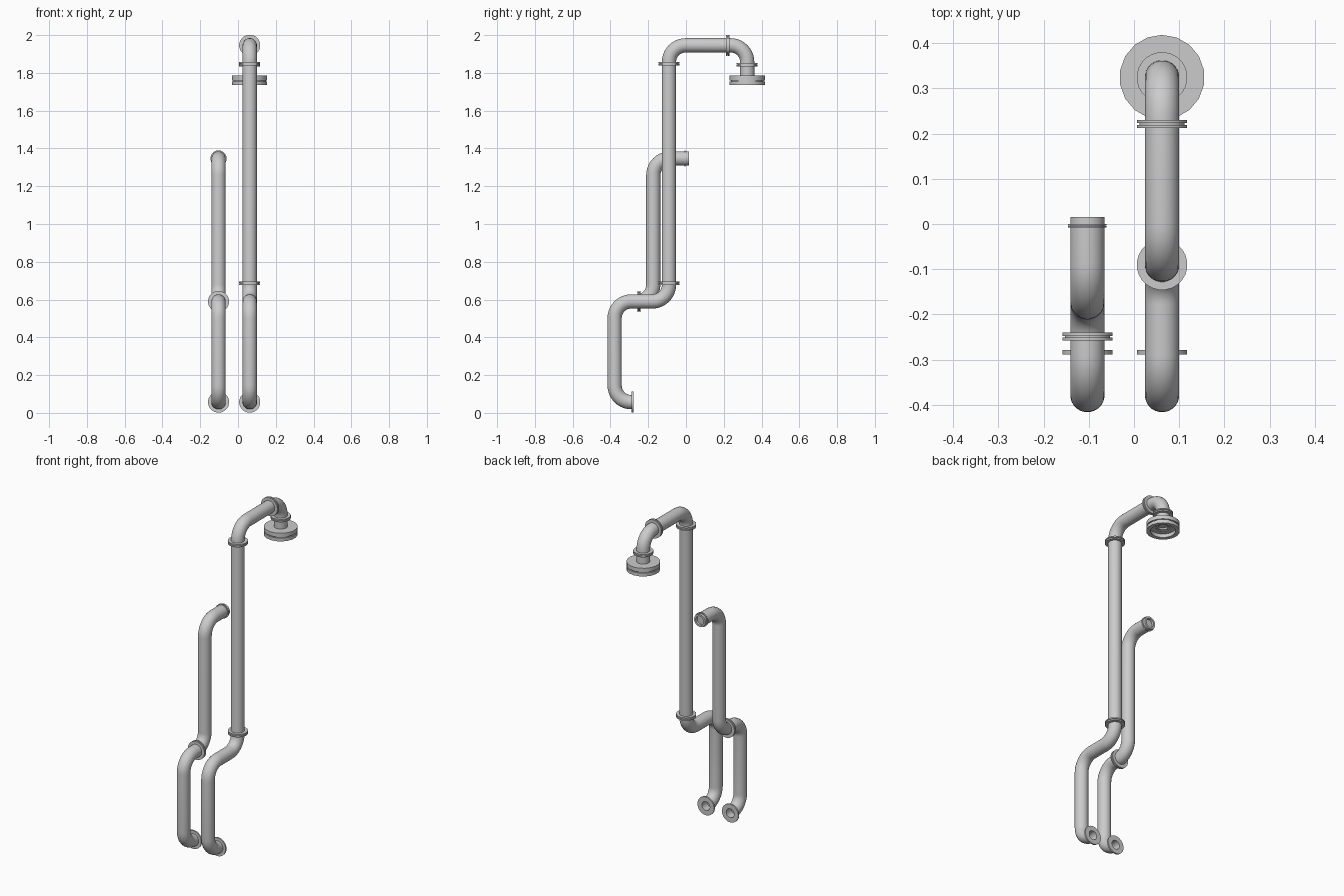
import bpy, bmesh, math
from mathutils import Vector

if "Cube" in bpy.data.objects:
    bpy.data.objects.remove(bpy.data.objects["Cube"], do_unlink=True)

R = 0.038        # pipe radius
BORE = 0.027     # pipe bore radius
BEND = 0.088     # elbow centreline radius
SIDES = 24

grey = bpy.data.materials.new("pipe grey")
grey.use_nodes = True
colour = (0.6, 0.6, 0.6, 1)
grey.diffuse_color = colour
grey.node_tree.nodes["Principled BSDF"].inputs["Base Color"].default_value = colour


def finish(name, bm):
    bmesh.ops.recalc_face_normals(bm, faces=bm.faces)
    mesh = bpy.data.meshes.new(name)
    bm.to_mesh(mesh)
    bm.free()
    mesh.materials.append(grey)
    obj = bpy.data.objects.new(name, mesh)
    bpy.context.collection.objects.link(obj)
    bpy.ops.object.select_all(action='DESELECT')
    obj.select_set(True)
    bpy.context.view_layer.objects.active = obj
    bpy.ops.object.shade_smooth_by_angle(angle=math.radians(35))
    return obj


def skin(name, rings, sides):
    """Skin circles given as (centre, tangent in the yz plane, radius)."""
    bm = bmesh.new()
    loops = []
    for centre, tangent, radius in rings:
        side = Vector((1, 0, 0))
        up = tangent.cross(side).normalized()
        loops.append([bm.verts.new(centre + radius * (side * math.cos(a) + up * math.sin(a)))
                      for a in (2 * math.pi * (i + 0.5) / sides for i in range(sides))])
    for a, b in zip(loops, loops[1:]):
        for i in range(sides):
            j = (i + 1) % sides
            bm.faces.new((a[i], a[j], b[j], b[i]))
    bm.faces.new(loops[0])
    bm.faces.new(loops[-1])
    return finish(name, bm)


def pipe(name, x, corners):
    """Sweep a pipe through (y, z) corners with rounded elbows and bored ends."""
    pts = [Vector((x, y, z)) for y, z in corners]
    dirs = [(b - a).normalized() for a, b in zip(pts, pts[1:])]
    path = [(pts[0], dirs[0])]
    for p, d0, d1 in zip(pts[1:], dirs, dirs[1:]):
        hub = p + (d1 - d0) * BEND
        for k in range(11):
            t = k / 10 * math.pi / 2
            path.append((hub - d1 * BEND * math.cos(t) + d0 * BEND * math.sin(t),
                         d0 * math.cos(t) + d1 * math.sin(t)))
    path.append((pts[-1], dirs[-1]))
    rings = [(c, t, R) for c, t in path]
    depth = 0.05
    first, last = dirs[0], dirs[-1]
    rings = ([(pts[0] + first * depth, first, BORE), (pts[0], first, BORE)] + rings +
             [(pts[-1], last, BORE), (pts[-1] - last * depth, last, BORE)])
    return skin(name, rings, SIDES)


def turned(name, centre, axis, profile, sides=SIDES):
    """Turn a closed (radius, offset) profile around an axis."""
    c, a = Vector(centre), Vector(axis)
    return skin(name, [(c + a * h, a, r) for r, h in profile], sides)


def collar(name, centre, axis, r=0.056, half=0.009):
    g = half * 0.2
    inner = R * 0.9
    turned(name, centre, axis, [(inner, -half), (r, -half), (r, -g), (r - 0.006, -g),
                                (r - 0.006, g), (r, g), (r, half), (inner, half)])


Y, Z = (0, 1, 0), (0, 0, 1)
XL, XR = 0.062, -0.103
FOOT_Y, FOOT_Z, LOW_Y, MID_Z = -0.28, 0.057, -0.378, 0.59

# Pipes
pipe("tall_pipe", XL, [(FOOT_Y, FOOT_Z), (LOW_Y, FOOT_Z), (LOW_Y, MID_Z), (-0.09, MID_Z),
                       (-0.09, 1.946), (0.324, 1.946), (0.324, 1.76)])
pipe("short_pipe_lower", XR, [(FOOT_Y, FOOT_Z), (LOW_Y, FOOT_Z), (LOW_Y, MID_Z), (-0.25, MID_Z)])
pipe("short_pipe_upper", XR, [(-0.262, MID_Z), (-0.173, MID_Z), (-0.173, 1.347), (0.015, 1.347)])

# Foot flanges, open in the middle
for name, x in (("tall_foot_flange", XL), ("short_foot_flange", XR)):
    bm_profile = [(R, -0.008), (0.056, -0.008), (0.056, 0.001), (R - 0.001, 0.001)]
    obj = turned(name, (x, FOOT_Y, FOOT_Z), Y, bm_profile)
    bm = bmesh.new()
    bm.from_mesh(obj.data)
    bmesh.ops.delete(bm, geom=[f for f in bm.faces if len(f.verts) > 4], context='FACES_ONLY')
    bm.to_mesh(obj.data)
    bm.free()

# Joint collars
collar("tall_lower_collar", (XL, -0.09, 0.686), Z)
collar("tall_upper_collar", (XL, -0.09, 1.848), Z)
collar("top_arm_collar", (XL, 0.221, 1.946), Y)
collar("outlet_collar", (XL, 0.324, 1.843), Z)
collar("short_pipe_collar", (XR, -0.249, MID_Z), Y)
collar("short_end_ring", (XR, -0.004, 1.347), Y, 0.043, 0.004)

# Outlet head: grooved disc, hollow underneath
turned("outlet_head", (XL, 0.324, 1.735), Z,
       [(0.03, 0.05), (0.094, 0.05), (0.094, 0.026), (0.087, 0.026), (0.087, 0.02),
        (0.094, 0.02), (0.094, 0), (0.07, 0), (0.07, 0.022), (0.04, 0.022), (0.04, 0.035)], 18)
